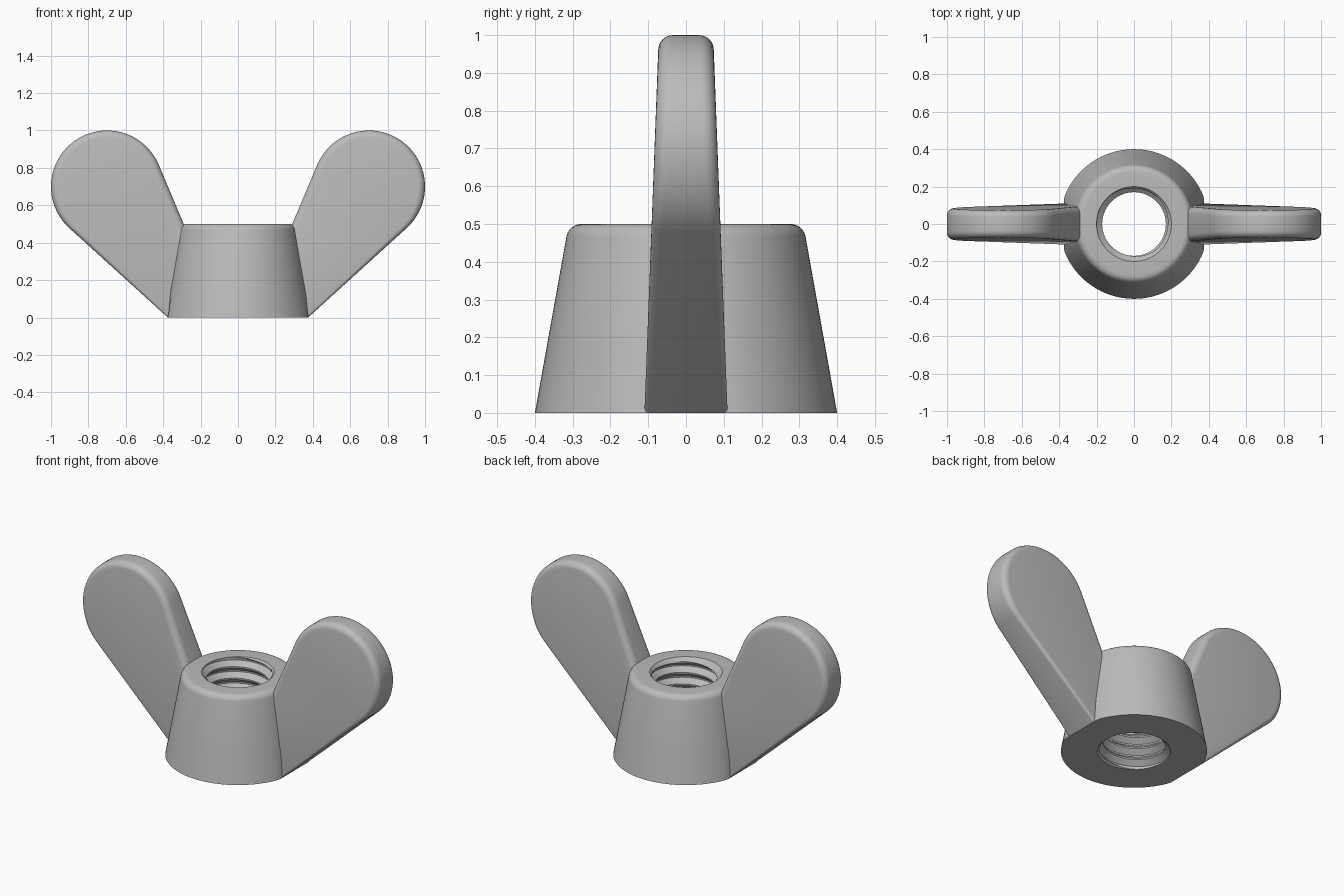
import bpy, bmesh
from math import sin, cos, pi, radians, atan2, asin, hypot

cube = bpy.data.objects.get("Cube")
if cube:
    bpy.data.objects.remove(cube, do_unlink=True)

steel = bpy.data.materials.new("steel grey")
steel.use_nodes = True
colour = (0.5, 0.5, 0.5, 1)
steel.diffuse_color = colour
steel.node_tree.nodes["Principled BSDF"].inputs["Base Color"].default_value = colour


def finish(name, bm):
    bmesh.ops.remove_doubles(bm, verts=bm.verts, dist=1e-5)
    bmesh.ops.recalc_face_normals(bm, faces=bm.faces)
    mesh = bpy.data.meshes.new(name)
    bm.to_mesh(mesh)
    bm.free()
    mesh.materials.append(steel)
    obj = bpy.data.objects.new(name, mesh)
    bpy.context.collection.objects.link(obj)
    bpy.ops.object.select_all(action='DESELECT')
    obj.select_set(True)
    bpy.context.view_layer.objects.active = obj
    bpy.ops.object.shade_smooth_by_angle(angle=radians(30))
    return obj


def bridge(bm, a, b):
    for k in range(len(a)):
        n = (k + 1) % len(a)
        bm.faces.new((a[k], a[n], b[n], b[k]))


# Threaded hub: tapered rounded outside, helical thread with chamfered mouths
HEIGHT, BASE_R, HOLE_R, ROOT_X = 0.5, 0.4, 0.2, 0.375
PITCH, SEGS = 0.07, 96
thread = [0.17, 0.17, 0.18, 0.19, 0.2, 0.2, 0.19, 0.18]
outside = [(BASE_R, 0), (0.375, 0.14)]
for k in range(7):
    a = radians(10 + 80 * k / 6)
    outside.append((0.277 + 0.04 * cos(a), 0.46 + 0.04 * sin(a)))

bm = bmesh.new()
columns = []
steps = len(thread)
turns = int(HEIGHT / PITCH) + 2
for i in range(SEGS + 1):
    ang = 2 * pi * i / SEGS
    profile = list(outside)
    for j in range(turns * steps, -2 * steps, -1):
        z = min(max(PITCH * (j / steps + i / SEGS), 0), HEIGHT)
        chamfer = HOLE_R - min(z, HEIGHT - z)
        profile.append((max(thread[j % steps], chamfer), z))
    columns.append([bm.verts.new((min(max(r * cos(ang), -ROOT_X), ROOT_X), r * sin(ang), z))
                    for r, z in profile])
for a, b in zip(columns, columns[1:]):
    bridge(bm, a, b)
finish("threaded_hub", bm)

# Wing outline: round tip joined by tangent lines to the hub
TIP, TIP_R, FILLET = 0.7, 0.3, 0.037
dx, dz = TIP - ROOT_X, TIP
low = atan2(dz, dx) - asin(TIP_R / hypot(dx, dz)) - pi / 2
high = radians(157)
outline = [(ROOT_X, 0, low, 0.012)]
ARC = 48
for k in range(ARC + 1):
    a = low + (high - low) * k / ARC
    fillet = FILLET * min(1, 0.7 + 2 * k / ARC)
    outline.append((TIP + TIP_R * cos(a), TIP + TIP_R * sin(a), a, fillet))
outline += [(0.29, 0.5, high, FILLET), (0.255, 0.417, high, FILLET)]


def half_thickness(z):
    return 0.11 - 0.038 * z


def wing_loop(bm, turn, side):
    points = []
    for x, z, a, f in outline:
        inset = f * (1 - cos(turn))
        px, pz = x - inset * cos(a), max(z - inset * sin(a), 0)
        points.append((px, side * (half_thickness(pz) - f * (1 - sin(turn))), pz))
    # Buried inner corner
    points.append((0.255, points[0][1], 0))
    return [bm.verts.new(p) for p in points]


def make_wing(name, turned):
    bm = bmesh.new()
    angles = [radians(15 * k) for k in range(7)]
    loops = [wing_loop(bm, t, -1) for t in reversed(angles)]
    loops += [wing_loop(bm, t, 1) for t in angles]
    for a, b in zip(loops, loops[1:]):
        bridge(bm, a, b)
    bm.faces.new(loops[0])
    bm.faces.new(loops[-1])
    if turned:
        for v in bm.verts:
            v.co.x, v.co.y = -v.co.x, -v.co.y
    finish(name, bm)


make_wing("left_wing", False)
make_wing("right_wing", True)
